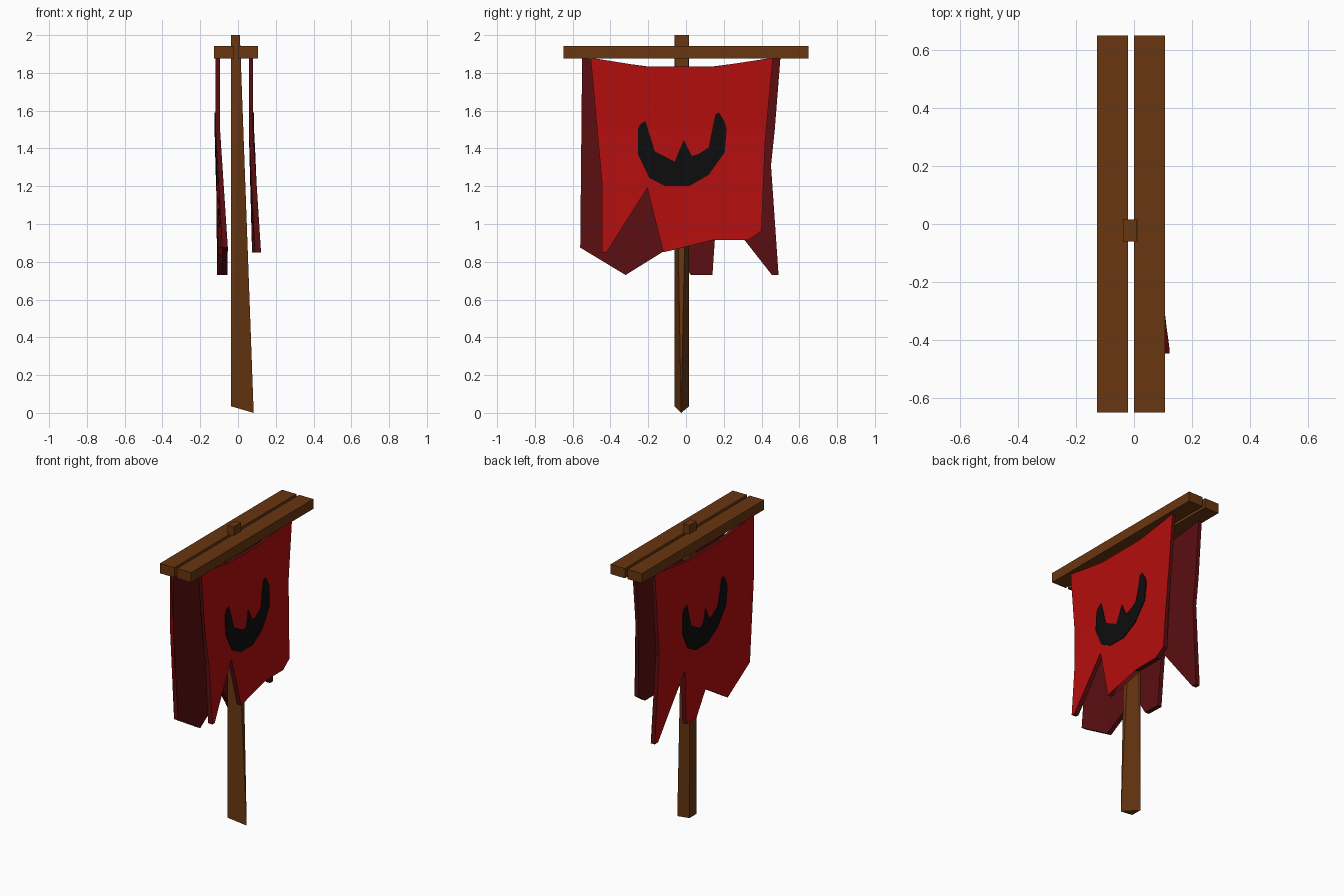
import bpy, bmesh
from mathutils import Vector

if "Cube" in bpy.data.objects:
    bpy.data.objects.remove(bpy.data.objects["Cube"])


def material(name, rgb):
    m = bpy.data.materials.new(name)
    m.diffuse_color = (*rgb, 1)
    m.use_nodes = True
    m.node_tree.nodes["Principled BSDF"].inputs["Base Color"].default_value = m.diffuse_color
    return m


WOOD = material("brown_wood", (0.138, 0.037, 0.005))
RED = material("red_cloth", (0.456, 0.0042, 0.0042))
LINING = material("dark_red_lining", (0.102, 0.0044, 0.0055))
BLACK = material("black_paint", (0.004, 0.004, 0.004))


def finish(name, bm, mats):
    bmesh.ops.recalc_face_normals(bm, faces=bm.faces[:])
    me = bpy.data.meshes.new(name)
    bm.to_mesh(me)
    bm.free()
    for m in mats:
        me.materials.append(m)
    ob = bpy.data.objects.new(name, me)
    bpy.context.collection.objects.link(ob)
    return ob


def hull(name, pts, mat):
    bm = bmesh.new()
    for p in pts:
        bm.verts.new(p)
    bmesh.ops.convex_hull(bm, input=bm.verts[:])
    bmesh.ops.dissolve_limit(bm, angle_limit=0.01, verts=bm.verts[:], edges=bm.edges[:])
    return finish(name, bm, [mat])


def clamp(t):
    return max(0.0, min(1.0, t))


# Outer and inner surface positions of the hanging cloths
def right_surface(y, z):
    drop = clamp((1.5 - z) / 0.65)
    sway = 1 - 0.35 * clamp((y + 0.44) / 0.32)
    outer = 0.08 + 0.042 * drop * sway
    return outer, outer - 0.023 - 0.01 * drop


def left_surface(y, z):
    drop = clamp((1.5 - z) / 0.7)
    sway = 1 - 0.8 * clamp((y + 0.56) / 1.03)
    outer = -0.119 + 0.04 * drop * sway
    return outer, outer + 0.024 + 0.006 * drop


def sheet(name, outline, surface, mats, plate=0.0):
    """Thick sheet from a (y, z) outline, bent to follow the surface."""
    bm = bmesh.new()
    bm.faces.new([bm.verts.new((0, y, z)) for y, z in outline])
    bmesh.ops.triangulate(bm, faces=bm.faces[:])
    cuts = [((0, 0, z), (0, 0, 1)) for z in (1.5, 1.2, 0.95)]
    cuts += [((0, y, 0), (0, 1, 0)) for y in (-0.25, 0.0, 0.25)]
    for co, no in cuts:
        geom = bm.verts[:] + bm.edges[:] + bm.faces[:]
        bmesh.ops.bisect_plane(bm, geom=geom, dist=1e-5, plane_co=co, plane_no=no)
    bmesh.ops.triangulate(bm, faces=bm.faces[:])
    front, rim = bm.faces[:], [e for e in bm.edges if e.is_boundary]
    back = {}
    for v in bm.verts[:]:
        outer, inner = surface(v.co.y, v.co.z)
        if plate:
            side = 1 if outer > inner else -1
            outer, inner = outer + side * plate, outer - side * 0.002
        back[v] = bm.verts.new((inner, v.co.y, v.co.z))
        v.co.x = outer
    for f in front:
        bm.faces.new([back[v] for v in reversed(f.verts)]).material_index = len(mats) - 1
    for e in rim:
        a, b = e.verts
        bm.faces.new((a, b, back[b], back[a])).material_index = len(mats) - 1
    return finish(name, bm, mats)


# Pole: square at the top, wedge-shaped at the foot
hull("pole", [(x, y, 2.0) for x in (-0.037, 0.01) for y in (-0.06, 0.016)]
     + [(-0.037, -0.06, 0.035), (-0.037, 0.016, 0.035), (0.083, -0.026, 0.0)], WOOD)

# Two crossbars
for name, x0, x1 in (("left_crossbar", -0.127, -0.02), ("right_crossbar", 0.0, 0.106)):
    hull(name, [(x, y, z) for x in (x0, x1) for y in (-0.648, 0.648)
                for z in (1.877, 1.943)], WOOD)

# Torn cloths
right_outline = [
    (-0.505, 1.88), (-0.21, 1.833), (0.15, 1.833), (0.46, 1.88), (0.42, 1.45),
    (0.40, 1.2), (0.40, 0.965), (0.33, 0.915), (0.145, 0.915), (0.01, 0.985),
    (-0.12, 0.85), (-0.205, 1.19), (-0.42, 0.85), (-0.445, 0.85),
    (-0.445, 1.22), (-0.46, 1.5)]
left_outline = [
    (-0.55, 1.88), (-0.21, 1.835), (0.15, 1.835), (0.50, 1.88), (0.47, 1.5),
    (0.45, 1.31), (0.49, 0.73), (0.455, 0.73), (0.165, 1.1), (0.14, 0.73),
    (0.025, 0.73), (-0.07, 0.885), (-0.32, 0.73), (-0.56, 0.875),
    (-0.525, 1.31), (-0.52, 1.5)]
sheet("right_cloth", right_outline, right_surface, [RED, LINING])
sheet("left_cloth", left_outline, left_surface, [RED, LINING])

# Painted horned crescent on each outer side, turned round for the left
crescent = [
    (-0.255, 1.5), (-0.24, 1.53), (-0.215, 1.545), (-0.165, 1.385), (-0.06, 1.33),
    (-0.035, 1.35), (-0.012, 1.445), (0.03, 1.36), (0.065, 1.37), (0.12, 1.405),
    (0.155, 1.58), (0.175, 1.59), (0.205, 1.54), (0.215, 1.5), (0.205, 1.38),
    (0.12, 1.26), (0.015, 1.2), (-0.11, 1.2), (-0.195, 1.245), (-0.255, 1.37)]
sheet("right_crescent", crescent, right_surface, [BLACK], 0.005)
sheet("left_crescent", [(-0.05 - y, z) for y, z in crescent], left_surface, [BLACK], 0.005)
